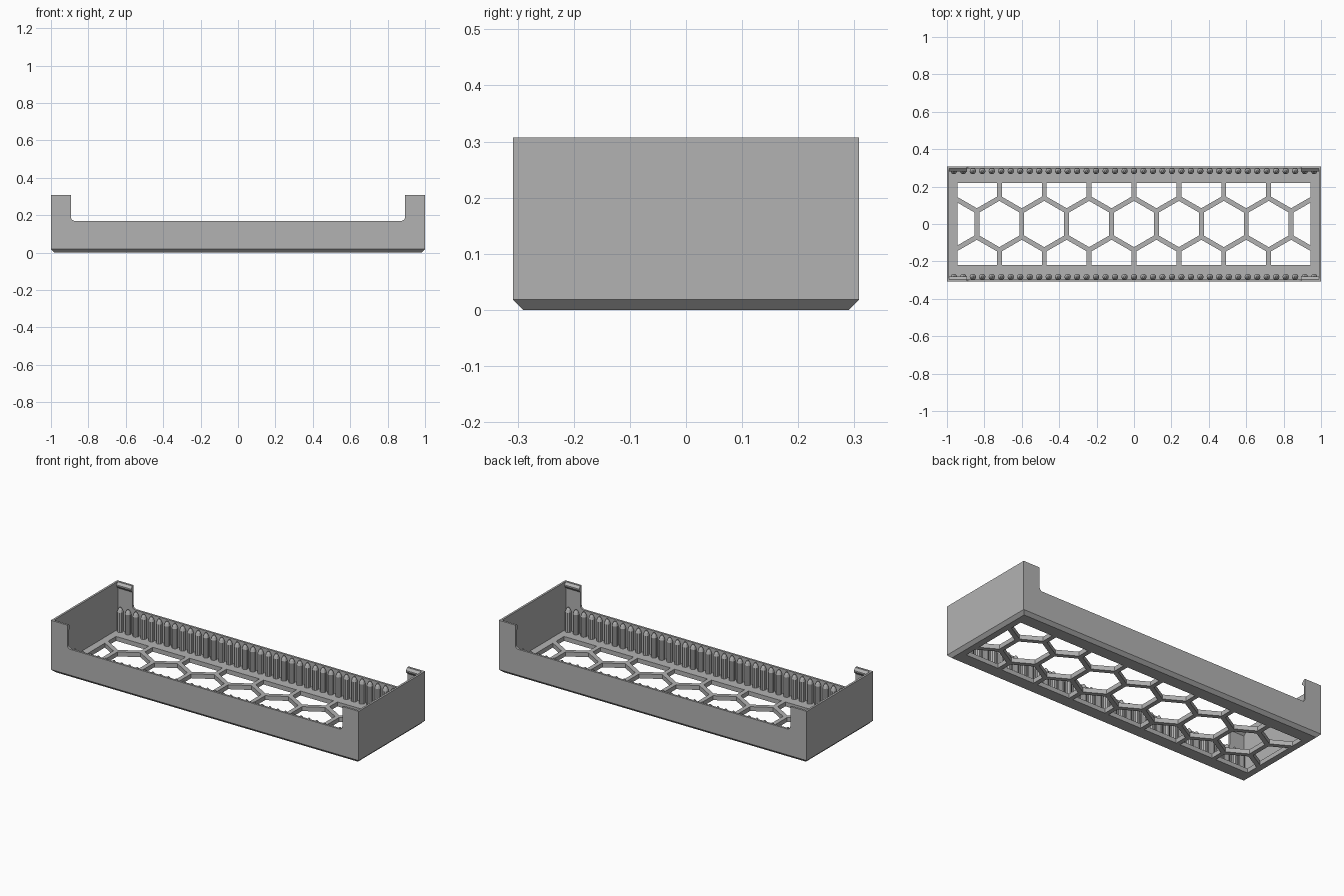
import bpy, bmesh, math
from mathutils import Vector

if "Cube" in bpy.data.objects:
    bpy.data.objects.remove(bpy.data.objects["Cube"])

HX, HY, HZ = 1.0, 0.308, 0.307      # outer half sizes and height
WALL, FLOOR, CHAMFER = 0.012, 0.026, 0.018
PITCH, BAR = 0.24, 0.026            # hexagon spacing and lattice bar width

grey = bpy.data.materials.new("plain grey")
grey.diffuse_color = (0.45, 0.45, 0.45, 1)
grey.use_nodes = True
grey.node_tree.nodes["Principled BSDF"].inputs["Base Color"].default_value = grey.diffuse_color


def make(name, bm):
    bmesh.ops.recalc_face_normals(bm, faces=bm.faces)
    mesh = bpy.data.meshes.new(name)
    bm.to_mesh(mesh)
    bm.free()
    mesh.materials.append(grey)
    ob = bpy.data.objects.new(name, mesh)
    bpy.context.collection.objects.link(ob)
    return ob


def prism(bm, pts, vec):
    """Extrude a closed polygon along a vector."""
    face = bm.faces.new([bm.verts.new(p) for p in pts])
    top = bmesh.ops.extrude_face_region(bm, geom=[face])["geom"]
    bmesh.ops.translate(bm, vec=vec, verts=[g for g in top if isinstance(g, bmesh.types.BMVert)])


def rect(x, y, z):
    return [(-x, -y, z), (x, -y, z), (x, y, z), (-x, y, z)]


def cut(ob, bm, name):
    cutter = make(name, bm)
    cutter.hide_render = True
    cutter.hide_set(True)
    mod = ob.modifiers.new(name, 'BOOLEAN')
    mod.operation, mod.solver, mod.object = 'DIFFERENCE', 'EXACT', cutter


# Tray: block with a chamfered bottom edge
bm = bmesh.new()
rings = [[bm.verts.new(p) for p in rect(HX - i, HY - i, z)]
         for i, z in ((CHAMFER, 0), (0, CHAMFER), (0, HZ))]
for a, b in zip(rings, rings[1:]):
    for i in range(4):
        j = (i + 1) % 4
        bm.faces.new((a[i], a[j], b[j], b[i]))
bm.faces.new(rings[0])
bm.faces.new(rings[-1])
tray = make("tray", bm)

# Inside of the tray
bm = bmesh.new()
prism(bm, rect(HX - WALL, HY - WALL, FLOOR), (0, 0, 1))
cut(tray, bm, "cavity_cutter")

# Wide opening in front and back walls, rounded lower corners
bm = bmesh.new()
NX, NZ, R = 0.893, 0.17, 0.02
arc = [(NX - R + R * math.sin(a), NZ + R - R * math.cos(a))
       for a in (math.pi / 2 * i / 6 for i in range(7))]
half = arc + [(NX, 0.5)]
prism(bm, [(x, -0.5, z) for x, z in half] + [(-x, -0.5, z) for x, z in reversed(half)], (0, 1, 0))
cut(tray, bm, "opening_cutter")

# Honeycomb holes, clipped to the floor frame
bm = bmesh.new()
radius = (PITCH - BAR) / math.sqrt(3)
row_step = PITCH * math.sqrt(3) / 2
for row in (-1, 0, 1):
    for col in range(-5, 6):
        cx, cy = (col + 0.5 * (row != 0)) * PITCH, row * row_step
        one = bmesh.new()
        prism(one, [(cx + radius * math.sin(k * math.pi / 3),
                     cy + radius * math.cos(k * math.pi / 3), -0.1) for k in range(6)], (0, 0, 0.2))
        for axis, lim in ((0, 0.945), (1, 0.218)):
            for s in (-1, 1):
                n = Vector((0, 0, 0))
                n[axis] = s
                geom = one.verts[:] + one.edges[:] + one.faces[:]
                bmesh.ops.bisect_plane(one, geom=geom, plane_co=n * lim, plane_no=n, clear_outer=True)
                rim = [e for e in one.edges if e.is_boundary]
                if rim:
                    bmesh.ops.holes_fill(one, edges=rim)
        if one.faces:
            tmp = bpy.data.meshes.new("tmp")
            one.to_mesh(tmp)
            bm.from_mesh(tmp)
            bpy.data.meshes.remove(tmp)
        one.free()
cut(tray, bm, "honeycomb_cutter")

# Rows of pointed pins along both long walls
for side, name in ((-1, "front_pins"), (1, "back_pins")):
    bm = bmesh.new()
    count, sides = 39, 10
    for i in range(count):
        x = -0.963 + i * 1.926 / (count - 1)
        loops = []
        for r, z in ((0.017, FLOOR - 0.005), (0.017, 0.142), (0.012, 0.156), (0.005, 0.167)):
            loops.append([bm.verts.new((x + r * math.cos(t), side * 0.283 + r * math.sin(t), z))
                          for t in (2 * math.pi * k / sides for k in range(sides))])
        for a, b in zip(loops, loops[1:]):
            for k in range(sides):
                m = (k + 1) % sides
                bm.faces.new((a[k], a[m], b[m], b[k]))
        bm.faces.new(loops[0])
        bm.faces.new(loops[-1])
    make(name, bm)

# Sloped catch lips inside the four raised corners
bm = bmesh.new()
y0 = HY - WALL + 0.002
for sx in (-1, 1):
    for sy in (-1, 1):
        prism(bm, [(sx * NX, sy * y, z) for y, z in
                   ((y0, HZ), (y0 - 0.016, HZ - 0.014), (y0 - 0.016, HZ - 0.022), (y0, HZ - 0.04))],
              (sx * (HX - WALL - NX + 0.002), 0, 0))
make("corner_lips", bm)
